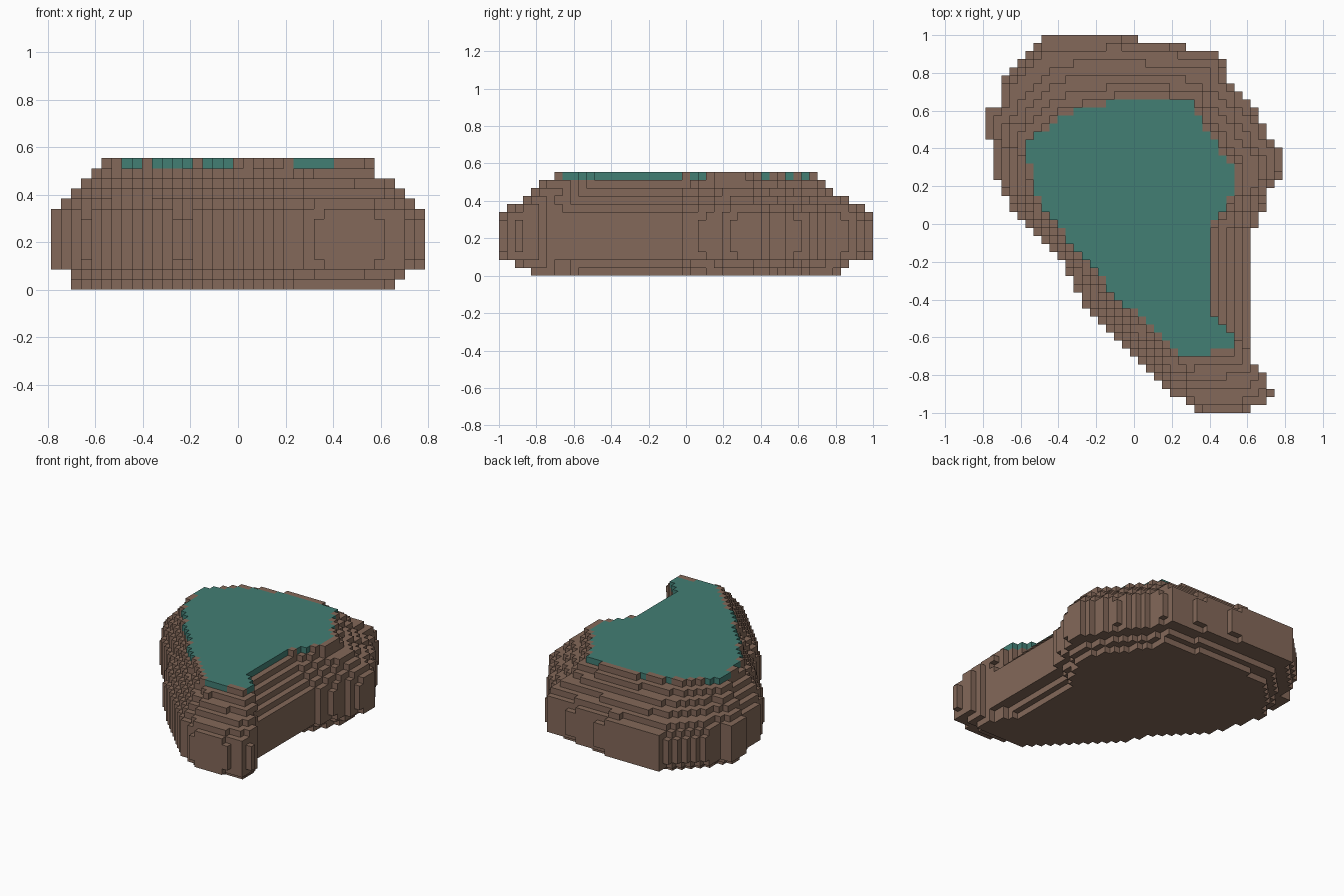
import bpy, bmesh
from mathutils import Vector

if "Cube" in bpy.data.objects:
    bpy.data.objects.remove(bpy.data.objects["Cube"])

NX, NY, NZ = 37, 47, 13          # block counts
S = 2.0 / NY                     # block size

# Matched outlines: widest (x, y) -> top rim (x, y)
OUTLINE = [
    (-.49, 1, -.36, .58), (-.11, 1, -.07, .66), (.19, .95, .17, .66),
    (.46, .91, .30, .64), (.50, .76, .33, .58), (.66, .59, .43, .42),
    (.75, .41, .52, .33), (.79, .40, .54, .30), (.79, .28, .54, .17),
    (.70, .15, .49, .10), (.66, 0, .43, .02), (.62, -.02, .40, -.02),
    (.62, -.70, .40, -.45), (.66, -.76, .47, -.53), (.74, -.88, .54, -.59),
    (.70, -.957, .52, -.66), (.57, -1, .40, -.68), (.36, -1, .28, -.70),
    (.20, -.90, .19, -.66), (-.02, -.70, .04, -.49), (-.28, -.40, -.12, -.37),
    (-.40, -.17, -.22, -.21), (-.57, 0, -.37, -.06), (-.70, .15, -.53, .17),
    (-.745, .28, -.54, .28), (-.75, .45, -.56, .36), (-.79, .46, -.58, .37),
    (-.79, .62, -.57, .41), (-.70, .64, -.53, .45), (-.70, .75, -.49, .49),
    (-.53, .92, -.42, .54),
]
# Inset of every layer, bottom to top (0 = widest, 1 = top rim)
INSET = [.5, .33, .05, 0, 0, 0, 0, .05, .18, .38, .58, .78, .92]


def outline(t):
    return [(a + (c - a) * t, b + (d - b) * t) for a, b, c, d in OUTLINE]


def inside(x, y, poly):
    hit = False
    for (x1, y1), (x2, y2) in zip(poly, poly[1:] + poly[:1]):
        if (y1 > y) != (y2 > y) and x < x1 + (y - y1) * (x2 - x1) / (y2 - y1):
            hit = not hit
    return hit


def fill(t, k):
    poly = outline(t)
    return {(i, j, k) for i in range(NX) for j in range(NY)
            if inside((i + .5 - NX / 2) * S, (j + .5 - NY / 2) * S, poly)}


def build(name, cells, solid, color):
    """Skin the exposed block faces of one part."""
    bm = bmesh.new()
    verts = {}

    def vert(p):
        if p not in verts:
            verts[p] = bm.verts.new(((p[0] - NX / 2) * S, (p[1] - NY / 2) * S, p[2] * S))
        return verts[p]

    for cell in sorted(cells):
        for axis in range(3):
            for side in (0, 1):
                near = list(cell)
                near[axis] += 2 * side - 1
                if tuple(near) in solid:
                    continue
                u, v = (axis + 1) % 3, (axis + 2) % 3
                ring = []
                for du, dv in ((0, 0), (1, 0), (1, 1), (0, 1)):
                    p = list(cell)
                    p[axis] += side
                    p[u] += du
                    p[v] += dv
                    ring.append(vert(tuple(p)))
                bm.faces.new(ring if side else ring[::-1])
    mesh = bpy.data.meshes.new(name)
    bm.to_mesh(mesh)
    bm.free()
    mat = bpy.data.materials.new(name)
    mat.diffuse_color = color
    mat.use_nodes = True
    mat.node_tree.nodes["Principled BSDF"].inputs["Base Color"].default_value = mat.diffuse_color
    mesh.materials.append(mat)
    bpy.context.collection.objects.link(bpy.data.objects.new(name, mesh))


# Stepped rock body and the flat coloured top surface
solid = set().union(*(fill(t, k) for k, t in enumerate(INSET)))
top = fill(1, NZ - 1) & solid
build("rock_body", solid - top, solid, (.23, .14, .10, 1))
build("top_surface", top, solid, (.055, .21, .175, 1))
